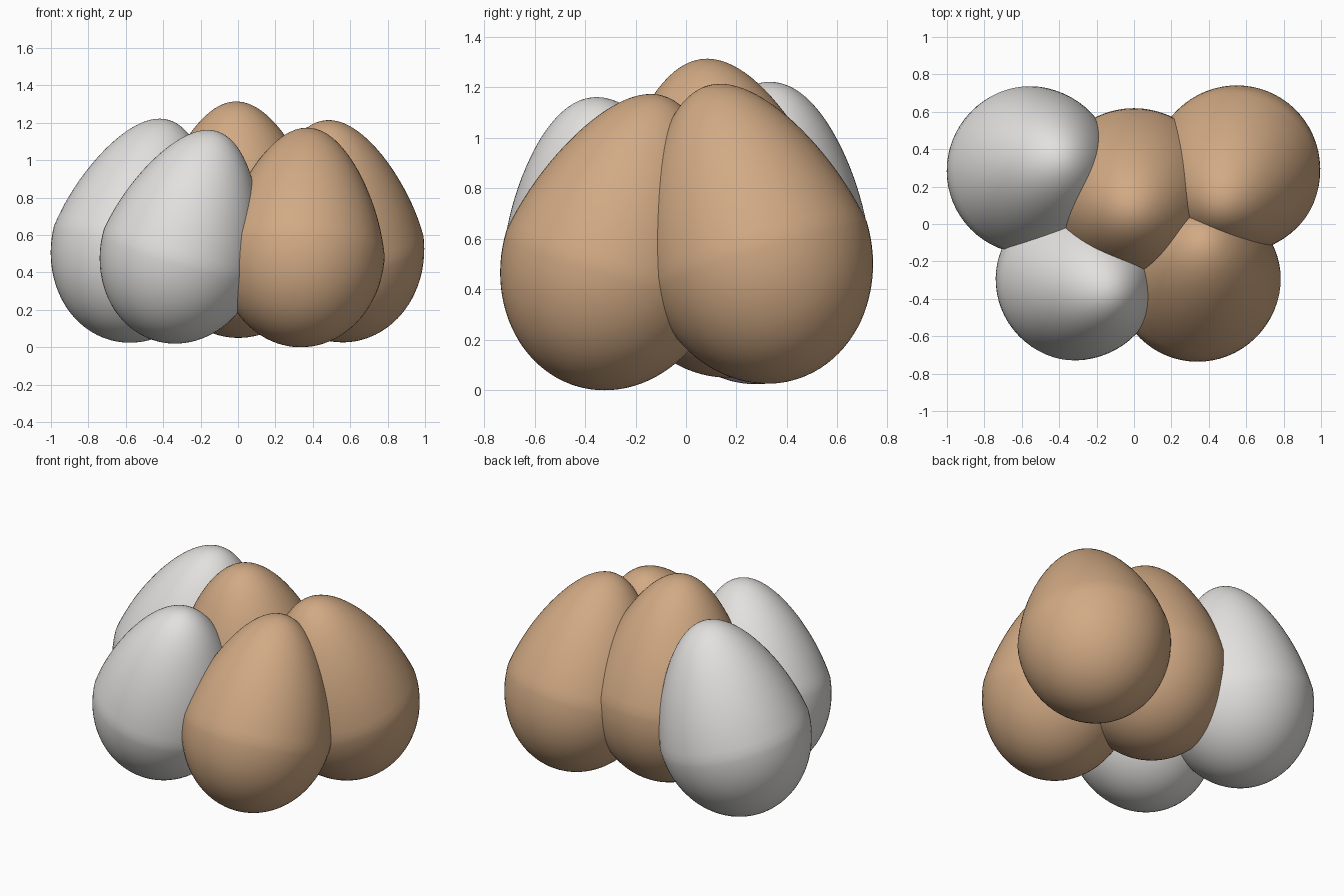
import bpy, bmesh, math
from mathutils import Vector, Matrix

if "Cube" in bpy.data.objects:
    bpy.data.objects.remove(bpy.data.objects["Cube"])

SEGS, RINGS = 64, 24                 # sides, rings per half
A, LOW, HIGH, TAPER = 0.45, 0.52, 0.70, 0.23


def material(name, rgb):
    m = bpy.data.materials.new(name)
    m.diffuse_color = (*rgb, 1)
    m.use_nodes = True
    m.node_tree.nodes["Principled BSDF"].inputs["Base Color"].default_value = m.diffuse_color
    return m


brown = material("brown shell", (0.64, 0.40, 0.23))
white = material("white shell", (0.76, 0.75, 0.73))


def egg(name, mat, center, lean, angle, scale):
    """Egg at center, its pointed end tipped by angle degrees towards lean (x, y)."""
    bm = bmesh.new()
    bmesh.ops.create_uvsphere(bm, u_segments=SEGS, v_segments=2 * RINGS, radius=1)
    for v in bm.verts:
        t = v.co.z
        # blunt lower half, longer tapering upper half
        r = A * (1 - TAPER * max(t, 0))
        v.co = Vector((v.co.x * r, v.co.y * r, t * (HIGH if t > 0 else LOW)))
    axis = Vector((-lean[1], lean[0], 0)).normalized()
    bm.transform(Matrix.Translation(center)
                 @ Matrix.Rotation(math.radians(angle), 4, axis)
                 @ Matrix.Scale(scale, 4))
    for f in bm.faces:
        f.smooth = True
    mesh = bpy.data.meshes.new(name)
    bm.to_mesh(mesh)
    bm.free()
    mesh.materials.append(mat)
    ob = bpy.data.objects.new(name, mesh)
    bpy.context.collection.objects.link(ob)


# Cluster of five eggs leaning on one another
egg("middle_egg", brown, (0.0, 0.15, 0.59), (-0.1, -0.7), 7, 1.04)
egg("back_right_egg", brown, (0.545, 0.285, 0.54), (-0.06, -0.15), 18, 1.0)
egg("back_left_egg", white, (-0.547, 0.288, 0.54), (0.115, 0.04), 15, 1.0)
egg("front_right_egg", brown, (0.342, -0.287, 0.507), (0.035, 0.19), 17, 0.985)
egg("front_left_egg", white, (-0.302, -0.30, 0.513), (0.18, -0.07), 17.5, 0.96)
